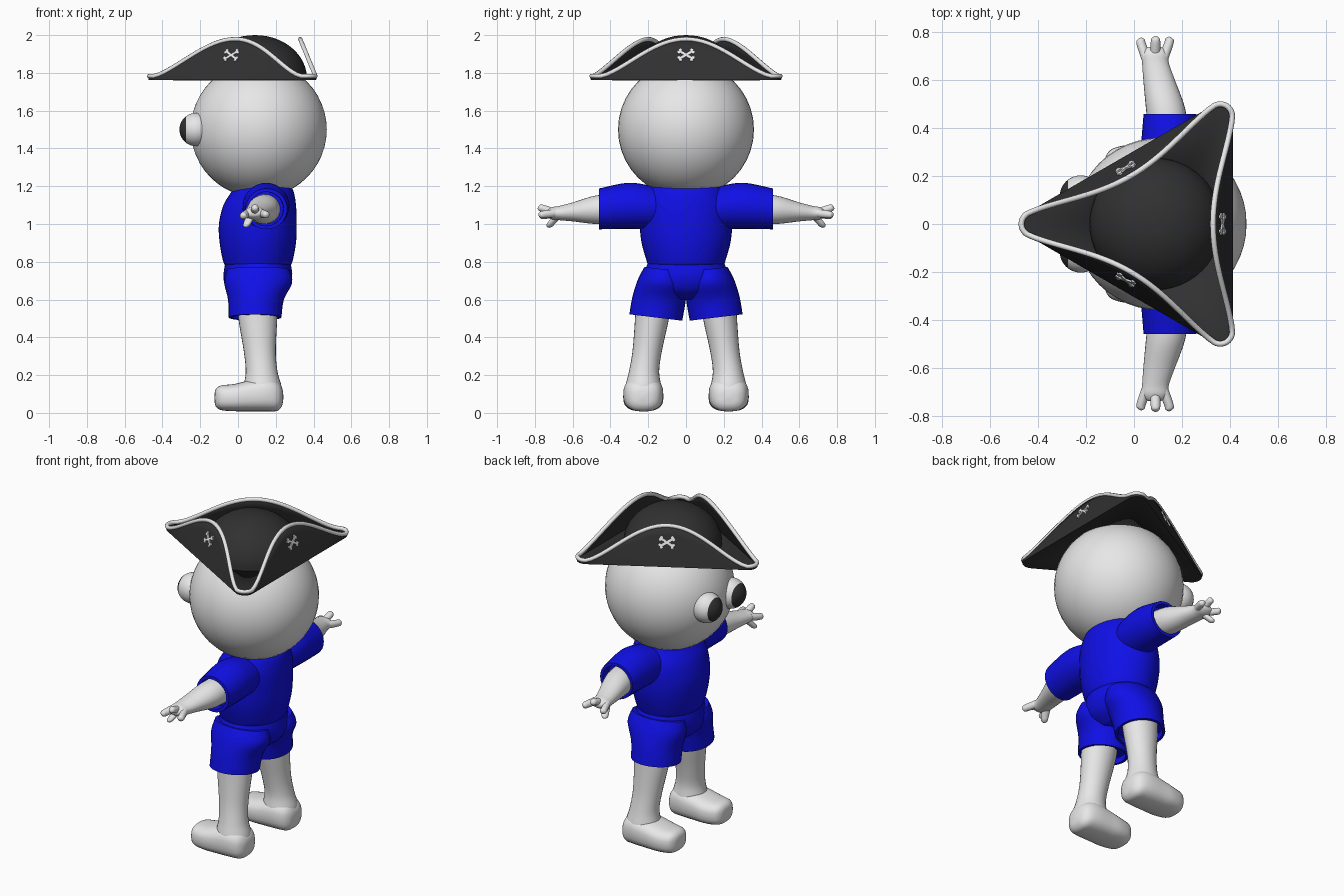
import bpy, bmesh, math
from mathutils import Vector, Matrix

if "Cube" in bpy.data.objects:
    bpy.data.objects.remove(bpy.data.objects["Cube"])

def material(name, rgb):
    m = bpy.data.materials.new(name)
    m.diffuse_color = (*rgb, 1)
    m.use_nodes = True
    m.node_tree.nodes["Principled BSDF"].inputs["Base Color"].default_value = m.diffuse_color
    return m

PALE = material("pale grey", (0.8, 0.8, 0.8))
BLUE = material("blue cloth", (0.005, 0.005, 0.8))
BLACK = material("black felt", (0.03, 0.03, 0.03))
WHITE = material("white trim", (0.8, 0.8, 0.8))

def finish(name, bm, *mats, angle=45):
    bmesh.ops.recalc_face_normals(bm, faces=bm.faces)
    me = bpy.data.meshes.new(name)
    bm.to_mesh(me)
    bm.free()
    for m in mats:
        me.materials.append(m)
    ob = bpy.data.objects.new(name, me)
    bpy.context.collection.objects.link(ob)
    bpy.ops.object.select_all(action='DESELECT')
    bpy.context.view_layer.objects.active = ob
    ob.select_set(True)
    bpy.ops.object.shade_smooth_by_angle(angle=math.radians(angle))
    return ob

def spline(rows, steps=5):
    """Smooth the section list with a Catmull-Rom spline."""
    out = []
    for i in range(len(rows) - 1):
        p = [rows[max(0, min(len(rows) - 1, i + k))] for k in (-1, 0, 1, 2)]
        for j in range(steps):
            t = j / steps
            out.append([0.5 * (2*b + (c-a)*t + (2*a-5*b+4*c-d)*t*t + (3*b-a-3*c+d)*t**3)
                        for a, b, c, d in zip(*p)])
    return out + [list(rows[-1])]

def tube(name, axis, rows, mat, side=1, cuff=(), power=1.0, tilt=0.0, n=28):
    """Loft sections (x, y, z, radius a, radius b) along an axis; cuff rows stay sharp."""
    bm = bmesh.new()
    rings = []
    for x, y, z, ra, rb in spline(rows) + [list(c) for c in cuff]:
        ring = []
        for i in range(n):
            c, s = math.cos(2*math.pi*i/n), math.sin(2*math.pi*i/n)
            a = math.copysign(abs(c)**power, c) * max(ra, 1e-3)
            b = math.copysign(abs(s)**power, s) * max(rb, 1e-3)
            off = {'x': (0, a, b), 'y': (a, 0, b), 'z': (a, b, tilt*b)}[axis]
            ring.append(bm.verts.new((x+off[0], side*(y+off[1]), z+off[2])))
        rings.append(ring)
    for r, q in zip(rings, rings[1:]):
        for i in range(n):
            bm.faces.new((r[i], r[(i+1) % n], q[(i+1) % n], q[i]))
    bm.faces.new(rings[0])
    bm.faces.new(rings[-1])
    return finish(name, bm, mat)

def ball(name, loc, scale, mats, rule=None):
    """Sphere with its poles along x; an optional rule picks the material per face."""
    bm = bmesh.new()
    rot = Matrix.Rotation(math.pi/2, 4, 'Y')
    bmesh.ops.create_uvsphere(bm, u_segments=40, v_segments=24, radius=1,
                              matrix=Matrix.Translation(loc) @ Matrix.Diagonal((*scale, 1)) @ rot)
    if rule:
        for f in bm.faces:
            f.material_index = rule(f.calc_center_median())
    return finish(name, bm, *mats)

# head and torso
ball("head", (0.11, 0, 1.50), (0.36, 0.36, 0.36), [PALE])
tube("shirt", 'z', [(.105, 0, .775, .165, .195), (.105, 0, .80, .183, .207), (.105, 0, .9, .202, .235),
                    (.105, 0, 1.0, .206, .245), (.115, 0, 1.1, .192, .24), (.13, 0, 1.17, .165, .205),
                    (.13, 0, 1.195, .15, .19)], BLUE, n=40)
tube("shorts_seat", 'z', [(.105, 0, .80, .172, .2), (.105, 0, .72, .182, .225),
                          (.1, 0, .65, .16, .2), (.095, 0, .6, .10, .10)], BLUE, n=40)

for s, tag in ((1, "left"), (-1, "right")):
    # eye with dark pupil cap
    ball("eye_" + tag, (-.222, s*.115, 1.5), (.088, .088, .088), [PALE, BLACK],
         lambda c: int(c.x < -.275))
    # shorts leg with open hem
    tube("shorts_leg_" + tag, 'z', [(.105, .115, .76, .165, .105), (.107, .125, .69, .18, .13),
                                    (.095, .143, .6, .148, .14), (.09, .16, .505, .14, .14)], BLUE, s,
         cuff=[(.09, .16, .505, .125, .125), (.09, .158, .54, .125, .125)], tilt=.12)
    # leg and foot
    tube("leg_" + tag, 'z', [(.105, .17, .62, .11, .095), (.105, .18, .5, .103, .09),
                             (.115, .205, .33, .085, .078), (.125, .222, .22, .084, .08),
                             (.13, .226, .14, .1, .095), (.13, .226, .07, .1, .1)], PALE, s)
    tube("foot_" + tag, 'x', [(-.125, .226, .08, .01, .01), (-.118, .226, .08, .055, .045),
                              (-.09, .226, .08, .088, .065), (-.02, .226, .081, .105, .072),
                              (.06, .226, .09, .106, .082), (.15, .226, .098, .104, .09),
                              (.205, .226, .09, .088, .08), (.232, .226, .085, .055, .05),
                              (.24, .226, .085, .01, .01)], PALE, s, power=.75)
    # sleeve with open cuff
    tube("sleeve_" + tag, 'y', [(.14, .12, 1.08, .11, .105), (.145, .2, 1.09, .122, .115),
                                (.15, .31, 1.096, .122, .122), (.15, .46, 1.08, .11, .108)], BLUE, s,
         cuff=[(.15, .46, 1.08, .092, .09), (.148, .41, 1.08, .092, .09)])
    # arm, palm and fingers
    tube("arm_" + tag, 'y', [(.145, .36, 1.08, .082, .08), (.132, .48, 1.075, .082, .075),
                             (.105, .6, 1.064, .066, .05), (.09, .67, 1.058, .056, .038),
                             (.087, .71, 1.057, .055, .032), (.087, .735, 1.057, .035, .018),
                             (.087, .742, 1.057, .003, .003)], PALE, s)
    for i, (x0, x1, y1, z1) in enumerate(((.052, .03, .778, 1.045), (.088, .09, .785, 1.083),
                                          (.122, .146, .782, 1.05))):
        tube(f"finger_{tag}_{i+1}", 'y', [(x0, .69, 1.058, .022, .022), (x1, y1-.025, z1, .02, .02),
                                          (x1, y1-.007, z1, .014, .014), (x1, y1, z1, .002, .002)],
             PALE, s, n=14)
    tube("thumb_" + tag, 'z', [(.07, .67, 1.05, .025, .025), (.05, .712, 1.005, .021, .023),
                               (.043, .722, .988, .015, .017), (.042, .724, .98, .002, .002)],
         PALE, s, n=14)

# hat: three-sided outline with rounded tips and turned-up flaps
CX, FOLD, LIFT, LEAN = 0.10, 1.765, 0.195, 0.08
fold, rim = [], []
for k in range(3):
    a = k * 2*math.pi/3
    out, along = Vector((math.cos(a), math.sin(a), 0)), Vector((-math.sin(a), math.cos(a), 0))
    for i in range(31):
        t = -1 + i/15
        h = (0.5 + 0.5*math.cos(math.pi*t))**0.7
        p = Vector((CX, 0, FOLD)) + out*.31 + along*(.45*t)
        fold.append(p)
        rim.append(p - out*(LEAN*h) + Vector((0, 0, .018 + LIFT*h)))
    tip = Vector((CX, 0, FOLD)) + .52*Vector((math.cos(a+math.pi/3), math.sin(a+math.pi/3), 0))
    for i in range(1, 10):
        b = a + i/10 * 2*math.pi/3
        p = tip + .05*Vector((math.cos(b), math.sin(b), 0))
        fold.append(p)
        rim.append(p + Vector((0, 0, .018)))

bm = bmesh.new()
center = Vector((CX, 0, FOLD))
inner = [center + (p-center).normalized()*.2 for p in fold]
loops = [inner, fold] + [[p.lerp(q, j/4) for p, q in zip(fold, rim)] for j in range(1, 5)]
vs = [[bm.verts.new(p) for p in lp] for lp in loops]
N = len(fold)
for r, q in zip(vs, vs[1:]):
    for i in range(N):
        bm.faces.new((r[i], r[(i+1) % N], q[(i+1) % N], q[i]))
brim = finish("hat_brim", bm, BLACK)
sol = brim.modifiers.new("thickness", 'SOLIDIFY')
sol.thickness, sol.offset = 0.01, 0

# crown dome
crown = [(.09, 0, 1.77 + .23*math.sin(v), .275*math.cos(v), .275*math.cos(v))
         for v in (i*math.pi/16 for i in range(9))]
tube("hat_crown", 'z', crown, BLACK, n=48)

# white piping along the rim
cu = bpy.data.curves.new("hat_trim", 'CURVE')
cu.dimensions, cu.bevel_depth, cu.bevel_resolution = '3D', 0.012, 2
sp = cu.splines.new('POLY')
sp.points.add(N - 1)
for pt, p in zip(sp.points, rim):
    pt.co = (*p, 1)
sp.use_cyclic_u = True
cu.materials.append(WHITE)
bpy.context.collection.objects.link(bpy.data.objects.new("hat_trim", cu))

# crossed-bone badge on each flap
for k in range(3):
    a = k * 2*math.pi/3
    out, along = Vector((math.cos(a), math.sin(a), 0)), Vector((-math.sin(a), math.cos(a), 0))
    up = (out*-LEAN + Vector((0, 0, LIFT + .018))).normalized()
    nrm = along.cross(up).normalized()
    pos = center + out*(.31 - LEAN*.59) + Vector((0, 0, .126)) + nrm*.008
    frame = Matrix.Translation(pos) @ Matrix((along, up, nrm)).transposed().to_4x4()
    bm = bmesh.new()
    for g in (1, -1):
        turn = frame @ Matrix.Rotation(g*math.radians(32), 4, 'Z')
        bmesh.ops.create_cube(bm, size=1, matrix=turn @ Matrix.Diagonal((.08, .013, .008, 1)))
        for ex in (-.04, .04):
            for ey in (-.007, .007):
                bmesh.ops.create_cone(bm, cap_ends=True, segments=10, radius1=.0085, radius2=.0085,
                                      depth=.008, matrix=turn @ Matrix.Translation((ex, ey, 0)))
    finish(f"crossed_bones_{k+1}", bm, WHITE)
